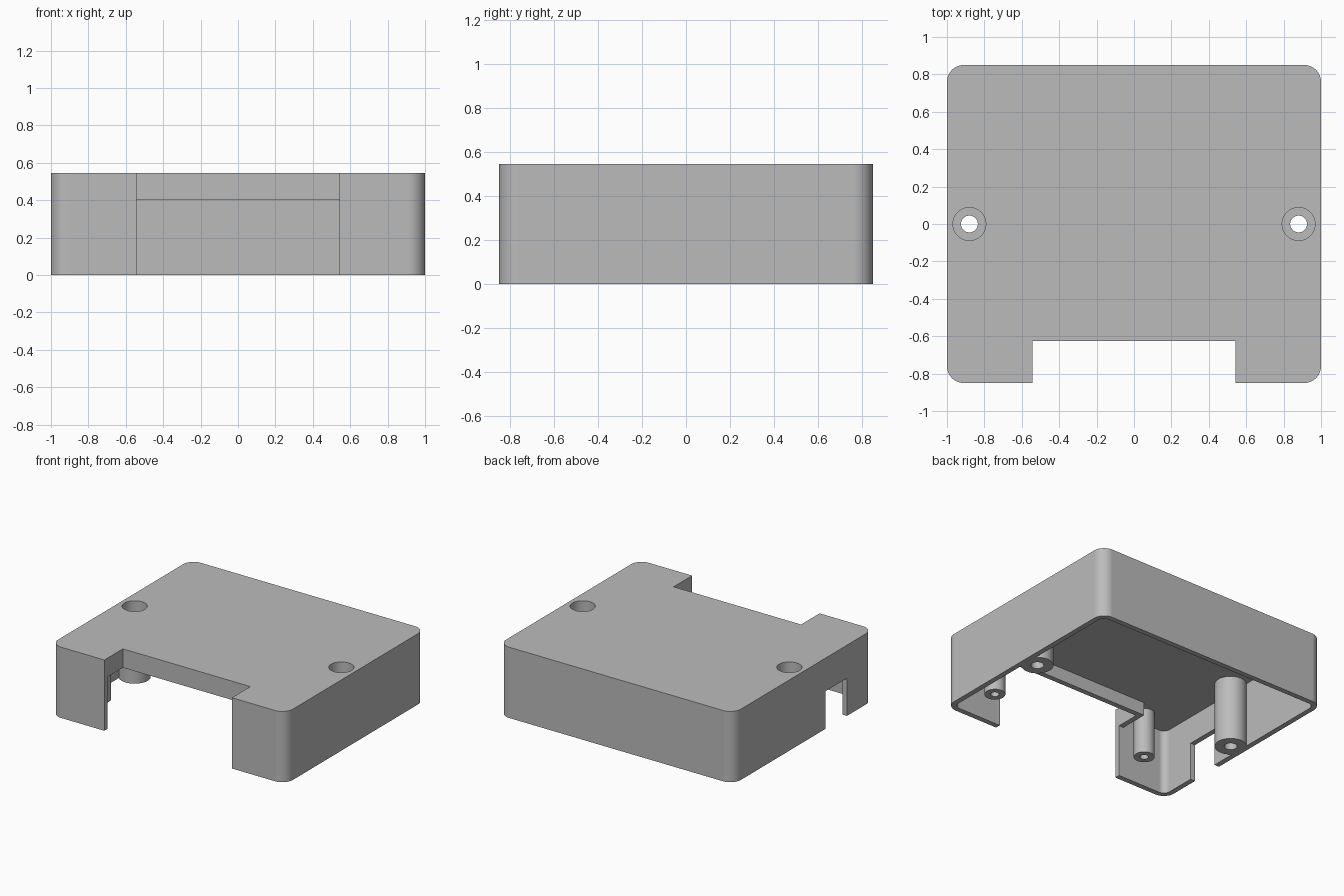
import bpy
import bmesh
from math import cos, sin, pi, radians

if "Cube" in bpy.data.objects:
    bpy.data.objects.remove(bpy.data.objects["Cube"], do_unlink=True)

HALF_X, HALF_Y, HEIGHT = 1.0, 0.85, 0.545
CORNER, WALL, CEILING = 0.09, 0.04, 0.50
NOTCH_X, NOTCH_Y, LIP_Z = 0.543, -0.625, 0.40

grey = bpy.data.materials.new("plain_grey")
grey.use_nodes = True
colour = (0.5, 0.5, 0.5, 1)
grey.diffuse_color = colour
grey.node_tree.nodes["Principled BSDF"].inputs["Base Color"].default_value = colour


def prism(name, outline, z0, z1):
    """Extrude a plan outline between two heights."""
    bm = bmesh.new()
    face = bm.faces.new([bm.verts.new((x, y, z0)) for x, y in outline])
    top = bmesh.ops.extrude_face_region(bm, geom=[face])["geom"]
    verts = [v for v in top if isinstance(v, bmesh.types.BMVert)]
    bmesh.ops.translate(bm, verts=verts, vec=(0, 0, z1 - z0))
    bmesh.ops.recalc_face_normals(bm, faces=bm.faces)
    mesh = bpy.data.meshes.new(name)
    bm.to_mesh(mesh)
    bm.free()
    mesh.materials.append(grey)
    obj = bpy.data.objects.new(name, mesh)
    bpy.context.collection.objects.link(obj)
    return obj


def rounded(hx, hy, r, steps=12):
    points = []
    for k, (sx, sy) in enumerate([(1, 1), (-1, 1), (-1, -1), (1, -1)]):
        for i in range(steps + 1):
            a = (k + i / steps) * pi / 2
            points.append((sx * (hx - r) + r * cos(a), sy * (hy - r) + r * sin(a)))
    return points


def rectangle(x0, x1, y0, y1):
    return [(x0, y0), (x1, y0), (x1, y1), (x0, y1)]


def circle(x, y, r, n=40):
    return [(x + r * cos(2 * pi * i / n), y + r * sin(2 * pi * i / n)) for i in range(n)]


def combine(target, tool, operation):
    """Apply a boolean and discard the tool."""
    tool.hide_render = True
    mod = target.modifiers.new(tool.name, "BOOLEAN")
    mod.operation, mod.solver, mod.object = operation, "EXACT", tool
    bpy.context.view_layer.objects.active = target
    bpy.ops.object.modifier_apply(modifier=mod.name)
    bpy.data.objects.remove(tool, do_unlink=True)


# Hollow case, open underneath
case = prism("case_cover", rounded(HALF_X, HALF_Y, CORNER), 0, HEIGHT)
combine(case, prism("cavity", rounded(HALF_X - WALL, HALF_Y - WALL, CORNER - WALL),
                    -0.1, CEILING), "DIFFERENCE")

# Front notch with a short lip hanging around its three sides
lip = rectangle(-NOTCH_X - WALL, NOTCH_X + WALL, -HALF_Y + WALL / 2, NOTCH_Y + WALL)
combine(case, prism("notch_lip", lip, LIP_Z, 0.52), "UNION")
notch = rectangle(-NOTCH_X, NOTCH_X, -1, NOTCH_Y)
combine(case, prism("notch", notch, -0.1, 1), "DIFFERENCE")

# Cable opening in one side wall
opening = rectangle(-1.1, -0.9, -0.53, -0.27)
combine(case, prism("side_opening", opening, -0.1, 0.29), "DIFFERENCE")

for side in (-1, 1):
    # Long screw post with a deep counterbore from the top
    x = side * 0.88
    combine(case, prism("screw_post", circle(x, 0, 0.112), 0, 0.52), "UNION")
    combine(case, prism("counterbore", circle(x, 0, 0.088), 0.06, 1), "DIFFERENCE")
    combine(case, prism("screw_hole", circle(x, 0, 0.045), -0.1, 0.2), "DIFFERENCE")
    # Short blind-hole posts near the corners
    for y in (-0.70, 0.70):
        x = side * 0.68
        combine(case, prism("board_post", circle(x, y, 0.073), 0.15, 0.52), "UNION")
        combine(case, prism("pilot_hole", circle(x, y, 0.03), 0, 0.45), "DIFFERENCE")

# Smooth rounded walls, crisp edges
bpy.ops.object.select_all(action="DESELECT")
case.select_set(True)
bpy.context.view_layer.objects.active = case
bpy.ops.object.shade_smooth_by_angle(angle=radians(30))
weighted = case.modifiers.new("flat_face_normals", "WEIGHTED_NORMAL")
weighted.keep_sharp = True
